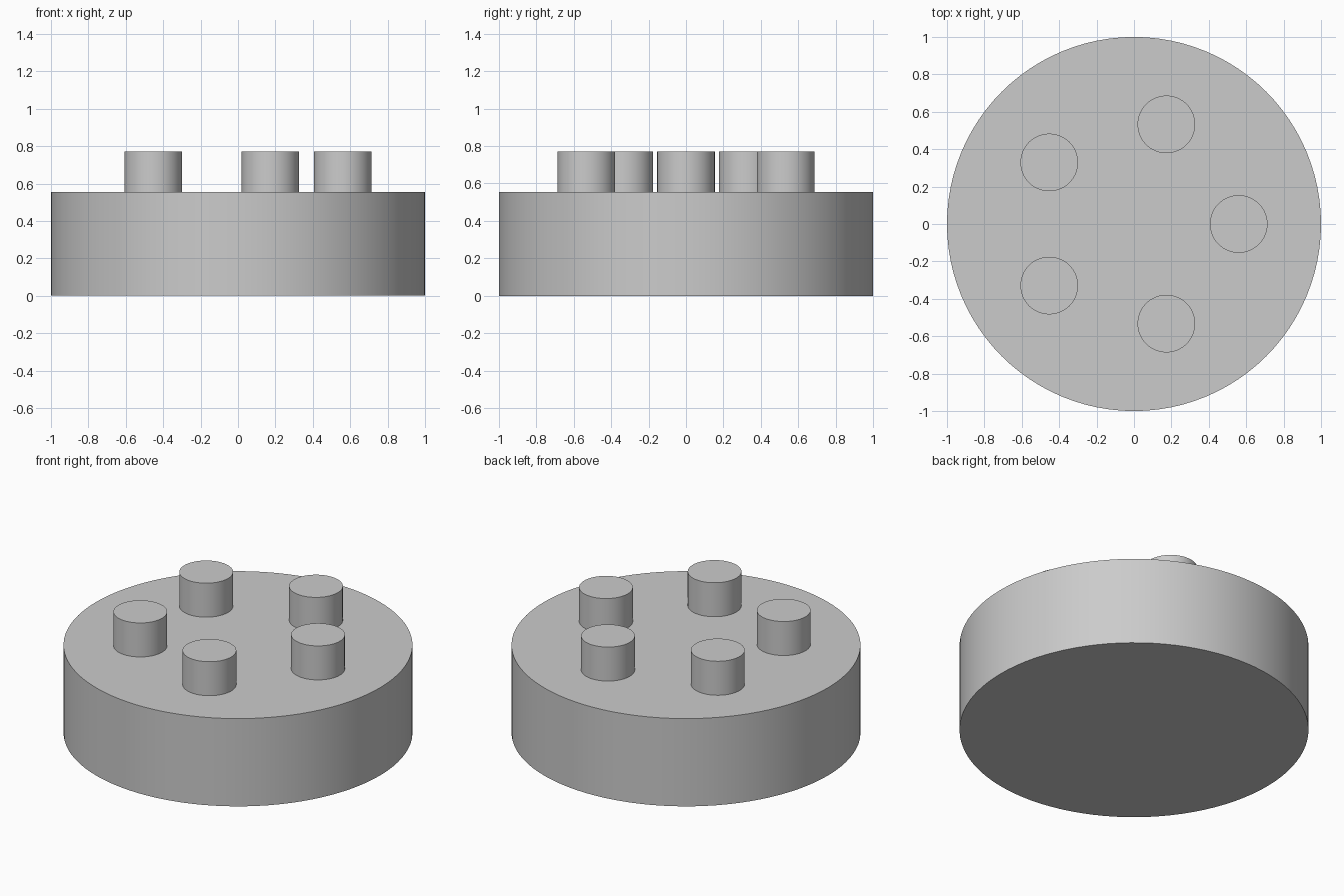
import bpy
from math import radians, cos, sin, tau

cube = bpy.data.objects.get("Cube")
if cube:
    bpy.data.objects.remove(cube, do_unlink=True)

BASE_HEIGHT = 0.555
STUD_TOP = 0.77
STUD_RADIUS = 0.154
RING_RADIUS = 0.56
STUD_COUNT = 5

grey = bpy.data.materials.new("light_grey")
grey.use_nodes = True
colour = (0.6, 0.6, 0.6, 1)
grey.diffuse_color = colour
grey.node_tree.nodes["Principled BSDF"].inputs["Base Color"].default_value = colour


def cylinder(name, radius, bottom, top, x=0, y=0, sides=96):
    bpy.ops.mesh.primitive_cylinder_add(
        vertices=sides, radius=radius, depth=top - bottom,
        location=(x, y, (bottom + top) / 2))
    obj = bpy.context.object
    obj.name = name
    obj.data.materials.append(grey)
    bpy.ops.object.shade_smooth_by_angle(angle=radians(30))
    return obj


# Round base
cylinder("round_base", 1, 0, BASE_HEIGHT)

# Ring of studs, sunk slightly into the base
for i in range(STUD_COUNT):
    angle = tau * i / STUD_COUNT
    cylinder(f"stud_{i + 1}", STUD_RADIUS, BASE_HEIGHT - 0.01, STUD_TOP,
             RING_RADIUS * cos(angle), RING_RADIUS * sin(angle), sides=64)
